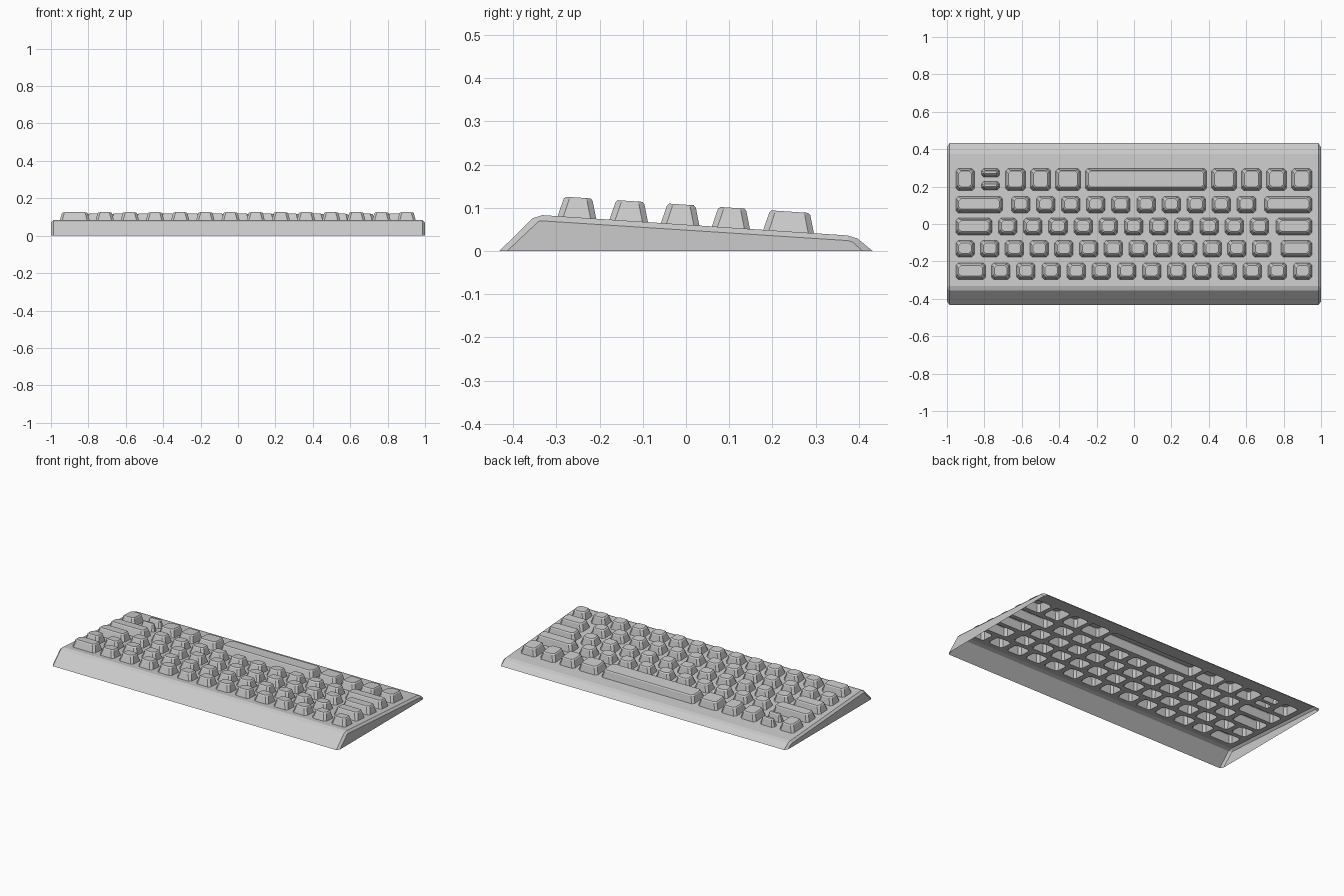
import bpy, bmesh

if "Cube" in bpy.data.objects:
    bpy.data.objects.remove(bpy.data.objects["Cube"])

# side profiles (y, z): full section, and the smaller section at the chamfered ends
OUTER = [(-.432, 0), (-.355, .076), (-.332, .083), (.374, .036), (.397, .029), (.432, 0)]
ENDS = [(-.414, 0), (-.342, .068), (-.337, .07), (.376, .024), (.387, .02), (.408, 0)]
SLOPE = (.036 - .083) / (.374 + .332)
KEY_H = .046


def plate(y):
    return .083 + SLOPE * (y + .332)


def make_object(name, bm):
    bmesh.ops.recalc_face_normals(bm, faces=bm.faces[:])
    me = bpy.data.meshes.new(name)
    bm.to_mesh(me)
    bm.free()
    ob = bpy.data.objects.new(name, me)
    bpy.context.collection.objects.link(ob)
    return ob


def loft(bm, rings, cap_start=True, cap_end=True):
    vs = [[bm.verts.new(p) for p in r] for r in rings]
    n = len(vs[0])
    for a, b in zip(vs, vs[1:]):
        for i in range(n):
            j = (i + 1) % n
            bm.faces.new((a[i], a[j], b[j], b[i]))
    if cap_start:
        bm.faces.new(vs[0][::-1])
    if cap_end:
        bm.faces.new(vs[-1])


def octagon(x0, x1, y0, y1, inset):
    x0, x1, y0, y1 = x0 + inset, x1 - inset, y0 + inset, y1 - inset
    c = min(.013, .28 * min(x1 - x0, y1 - y0))
    return [(x0 + c, y0), (x1 - c, y0), (x1, y0 + c), (x1, y1 - c),
            (x1 - c, y1), (x0 + c, y1), (x0, y1 - c), (x0, y0 + c)]


def key_ring(key, inset, h):
    # height is measured along the normal of the sloping plate
    return [(x, y - SLOPE * h, plate(y) + h) for x, y in octagon(*key, inset)]


def singles(first, last, count, w=.099):
    step = (last - w - first) / (count - 1)
    return [(first + i * step, first + i * step + w) for i in range(count)]


# key layout, front row to back row
L, R = -.953, .951
rows = {
    "front": (-.297, -.208, [(L, -.793)] + singles(-.762, R, 13)),
    "second": (-.177, -.088, singles(L, .732, 13) + [(.786, R)]),
    "third": (-.058, .031, [(L, -.76)] + singles(-.725, .72, 11) + [(.76, R)]),
    "fourth": (.06, .148, [(L, -.703)] + singles(-.656, .651, 10) + [(.697, R)]),
    "back": (.179, .296, [(L, -.853), (-.687, -.58), (-.553, -.446), (-.42, -.286),
                          (-.26, .388), (.415, .548), (.575, .682), (.709, .815), (.843, R)]),
}
keys = []
for row, (y0, y1, spans) in rows.items():
    for i, (x0, x1) in enumerate(spans):
        keys.append((f"key_{row}_{i + 1}", (x0, x1, y0, y1)))
keys += [("key_arrow_lower", (-.816, -.718, .182, .226)),
         ("key_arrow_upper", (-.816, -.718, .25, .296))]

# keycaps: hollow tapered shells with a chamfered top
for name, key in keys:
    bm = bmesh.new()
    loft(bm, [key_ring(key, 0, 0), key_ring(key, .011, KEY_H - .005),
              key_ring(key, .016, KEY_H)], cap_start=False)
    bm.faces.ensure_lookup_table()
    ob = make_object(name, bm)
    # open shells: make sure the top faces upward
    if max(ob.data.polygons, key=lambda p: p.center.z).normal.z < 0:
        ob.data.flip_normals()

# case body, chamfered at both ends
bm = bmesh.new()
loft(bm, [[(x, y, z) for y, z in prof] for x, prof in
          ((-1, ENDS), (-.987, OUTER), (.987, OUTER), (1, ENDS))])
case = make_object("case", bm)

# key openings through the case
bm = bmesh.new()
for name, key in keys:
    pts = octagon(*key, 0)
    loft(bm, [[(x, y, z) for x, y in pts] for z in (-.1, .2)])
cutter = make_object("opening_cutter", bm)
cutter.hide_render = True
mod = case.modifiers.new("openings", 'BOOLEAN')
mod.operation = 'DIFFERENCE'
mod.solver = 'EXACT'
mod.object = cutter

# keep only the outer sheet: drop the underside and the walls of the openings
bm = bmesh.new()
bm.from_object(case, bpy.context.evaluated_depsgraph_get())
bm.normal_update()
drop = [f for f in bm.faces if f.normal.z < -.9 or
        (abs(f.normal.z) < .02 and abs(f.calc_center_median().x) < .975)]
bmesh.ops.delete(bm, geom=drop, context='FACES')
case.modifiers.clear()
bm.to_mesh(case.data)
bm.free()
bpy.data.objects.remove(cutter)
